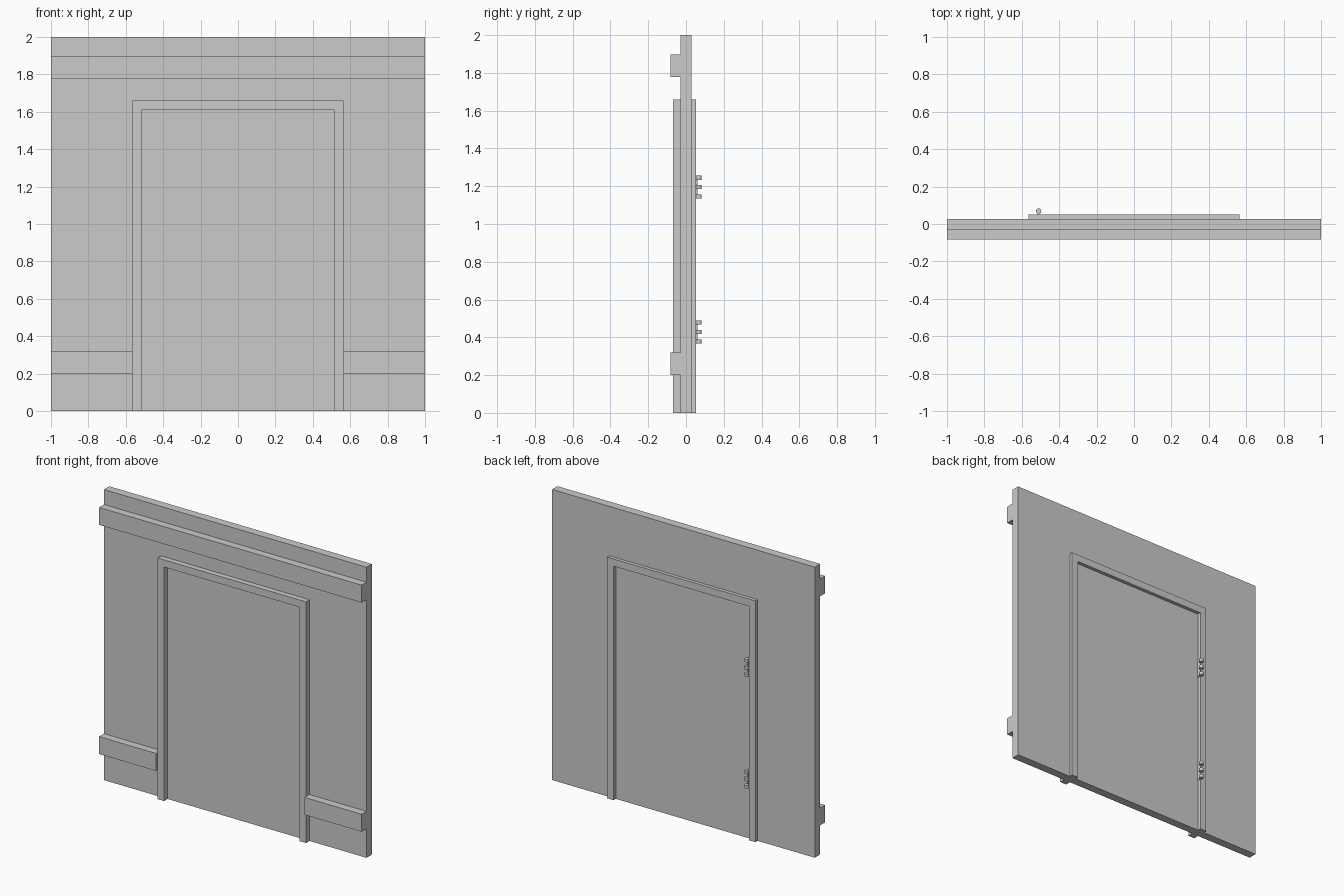
import bpy, bmesh

if "Cube" in bpy.data.objects:
    bpy.data.objects.remove(bpy.data.objects["Cube"], do_unlink=True)

grey = bpy.data.materials.new("plain_grey")
grey.use_nodes = True
colour = (0.6, 0.6, 0.6, 1)
grey.diffuse_color = colour
grey.node_tree.nodes["Principled BSDF"].inputs["Base Color"].default_value = colour


def finish(name, bm):
    bmesh.ops.recalc_face_normals(bm, faces=bm.faces)
    mesh = bpy.data.meshes.new(name)
    bm.to_mesh(mesh)
    bm.free()
    mesh.materials.append(grey)
    obj = bpy.data.objects.new(name, mesh)
    bpy.context.collection.objects.link(obj)
    return obj


def extrude_profile(name, points, front, back):
    """Extrude an x-z outline from the front depth to the back depth."""
    bm = bmesh.new()
    face = bm.faces.new([bm.verts.new((x, front, z)) for x, z in points])
    moved = bmesh.ops.extrude_face_region(bm, geom=[face], use_keep_orig=True)
    verts = [v for v in moved["geom"] if isinstance(v, bmesh.types.BMVert)]
    bmesh.ops.translate(bm, verts=verts, vec=(0, back - front, 0))
    return finish(name, bm)


def box(name, x0, x1, z0, z1, front, back):
    return extrude_profile(name, [(x0, z0), (x1, z0), (x1, z1), (x0, z1)], front, back)


def arch(name, half, top, inner, inner_top, front, back):
    """Square arch, open at the floor."""
    points = [(-half, 0), (-half, top), (half, top), (half, 0),
              (inner, 0), (inner, inner_top), (-inner, inner_top), (-inner, 0)]
    return extrude_profile(name, points, front, back)


WALL_FRONT, WALL_BACK, RAIL_FRONT = -0.03, 0.028, -0.083
OUTER, OUTER_TOP = 0.565, 1.66
INNER, INNER_TOP = 0.515, 1.61

# Wall, door frame and door
arch("wall", 1, 2, OUTER, OUTER_TOP, WALL_FRONT, WALL_BACK)
arch("door_frame", OUTER, OUTER_TOP, INNER, INNER_TOP, -0.068, 0.052)
box("door", -INNER, INNER, 0, INNER_TOP, WALL_FRONT, WALL_BACK)

# Front rails
box("top_rail", -1, 1, 1.777, 1.897, RAIL_FRONT, WALL_FRONT)
for name, side in (("left", 1), ("right", -1)):
    x0, x1 = sorted((side * OUTER, side))
    box(name + "_lower_rail", x0, x1, 0.2, 0.32, RAIL_FRONT, WALL_FRONT)

# Hinges: a thin leaf against the jamb and three round knuckles
for name, middle in (("lower", 0.428), ("upper", 1.195)):
    box(name + "_hinge_leaf", -INNER, -0.51, middle - 0.06, middle + 0.06, WALL_BACK, 0.06)
    for i in (-1, 0, 1):
        bpy.ops.mesh.primitive_cylinder_add(vertices=16, radius=0.0145, depth=0.022,
                                            location=(-0.51, 0.0685, middle + i * 0.05))
        knuckle = bpy.context.object
        knuckle.name = f"{name}_hinge_knuckle_{i + 2}"
        knuckle.data.materials.append(grey)
        bpy.ops.object.shade_smooth_by_angle()
